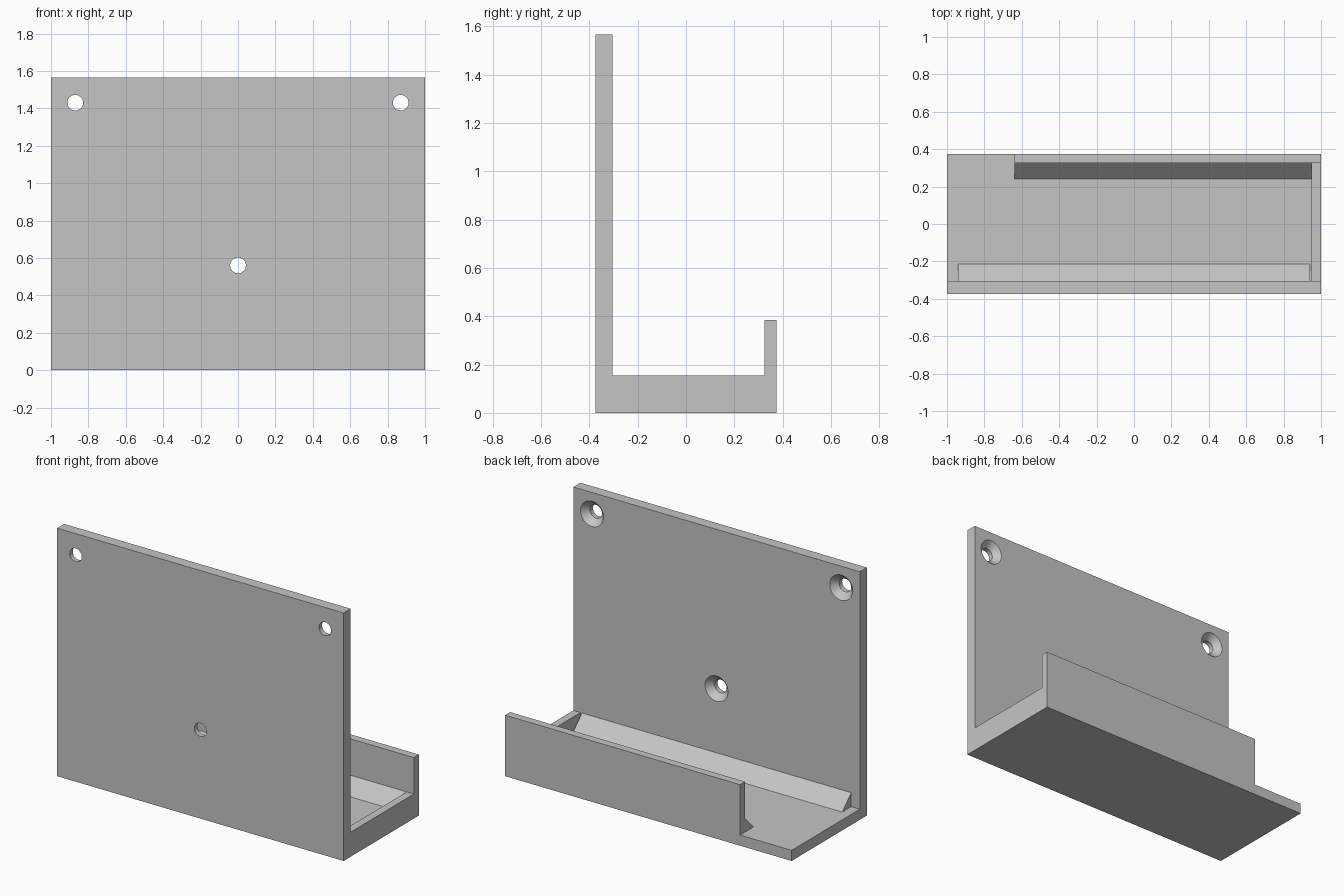
import bpy
import bmesh
import math

cube = bpy.data.objects.get("Cube")
if cube:
    bpy.data.objects.remove(cube, do_unlink=True)

GREY = (0.56, 0.56, 0.56, 1.0)
mat = bpy.data.materials.new("plain grey")
mat.use_nodes = True
mat.diffuse_color = GREY
mat.node_tree.nodes["Principled BSDF"].inputs["Base Color"].default_value = GREY

# Shared dimensions
BACK, FRONT = -0.375, 0.375
PLATE = -0.305      # inner face of the tall plate
LIP = 0.325         # inner face of the low lip
FLOOR, RIM = 0.067, 0.155
TOP, LIP_TOP = 1.565, 0.385
INSIDE = 0.03       # depth at which parts are sunk into the floor


def finish(name, bm):
    bmesh.ops.recalc_face_normals(bm, faces=bm.faces)
    mesh = bpy.data.meshes.new(name)
    bm.to_mesh(mesh)
    bm.free()
    mesh.materials.append(mat)
    obj = bpy.data.objects.new(name, mesh)
    bpy.context.collection.objects.link(obj)
    return obj


def extrude(name, profile, x0, x1):
    """Extrude a (y, z) outline along x."""
    bm = bmesh.new()
    face = bm.faces.new([bm.verts.new((x0, y, z)) for y, z in profile])
    out = bmesh.ops.extrude_face_region(bm, geom=[face])
    moved = [v for v in out["geom"] if isinstance(v, bmesh.types.BMVert)]
    bmesh.ops.translate(bm, verts=moved, vec=(x1 - x0, 0, 0))
    return finish(name, bm)


def lathe(name, x, z, rings, sides=40):
    """Closed round solid along y from (y, radius) rings."""
    bm = bmesh.new()
    loops = []
    for y, r in rings:
        angles = [math.tau * i / sides for i in range(sides)]
        loops.append([bm.verts.new((x + r * math.cos(a), y, z + r * math.sin(a)))
                      for a in angles])
    for a, b in zip(loops, loops[1:]):
        for i in range(sides):
            j = (i + 1) % sides
            bm.faces.new((a[i], a[j], b[j], b[i]))
    bm.faces.new(loops[0])
    bm.faces.new(loops[-1])
    return finish(name, bm)


def combine(target, other, operation):
    mod = target.modifiers.new(operation.title(), "BOOLEAN")
    mod.operation = operation
    mod.solver = "EXACT"
    mod.object = other
    bpy.context.view_layer.objects.active = target
    bpy.ops.object.modifier_apply(modifier=mod.name)
    bpy.data.objects.remove(other, do_unlink=True)


# Tall mounting plate and floor
bracket = extrude("wall_bracket", [(BACK, 0), (FRONT, 0), (FRONT, FLOOR),
                                   (PLATE, FLOOR), (PLATE, TOP), (BACK, TOP)], -1, 1)

# Retaining lip with a sloped fillet at its foot, stopping short of one end
lip = extrude("retaining_lip", [(FRONT, INSIDE), (FRONT, LIP_TOP), (LIP, LIP_TOP),
                                (LIP, RIM), (0.24, FLOOR), (0.24, INSIDE)], -0.64, 1)

# Low wall closing the other end
end_wall = extrude("end_wall", [(-0.34, INSIDE), (FRONT, INSIDE),
                                (FRONT, RIM), (-0.34, RIM)], 0.95, 1)

# Sloped fillet along the plate
fillet = extrude("plate_fillet", [(-0.34, INSIDE), (-0.215, INSIDE), (-0.215, FLOOR),
                                  (PLATE, RIM), (-0.34, RIM)], -0.94, 0.94)

for part in (lip, end_wall, fillet):
    combine(bracket, part, "UNION")

# Countersunk screw holes
for x, z in ((-0.87, 1.43), (0.87, 1.43), (0, 0.56)):
    hole = lathe("screw_hole", x, z, [(-0.42, 0.042), (-0.345, 0.042),
                                      (PLATE, 0.08), (-0.285, 0.099)])
    combine(bracket, hole, "DIFFERENCE")

# Tidy coplanar faces and shade
bm = bmesh.new()
bm.from_mesh(bracket.data)
bmesh.ops.remove_doubles(bm, verts=bm.verts, dist=0.0001)
bmesh.ops.dissolve_limit(bm, angle_limit=math.radians(0.5),
                         verts=bm.verts, edges=bm.edges)
bm.to_mesh(bracket.data)
bm.free()
bpy.ops.object.select_all(action="DESELECT")
bracket.select_set(True)
bpy.context.view_layer.objects.active = bracket
bpy.ops.object.shade_smooth_by_angle(angle=math.radians(30))
